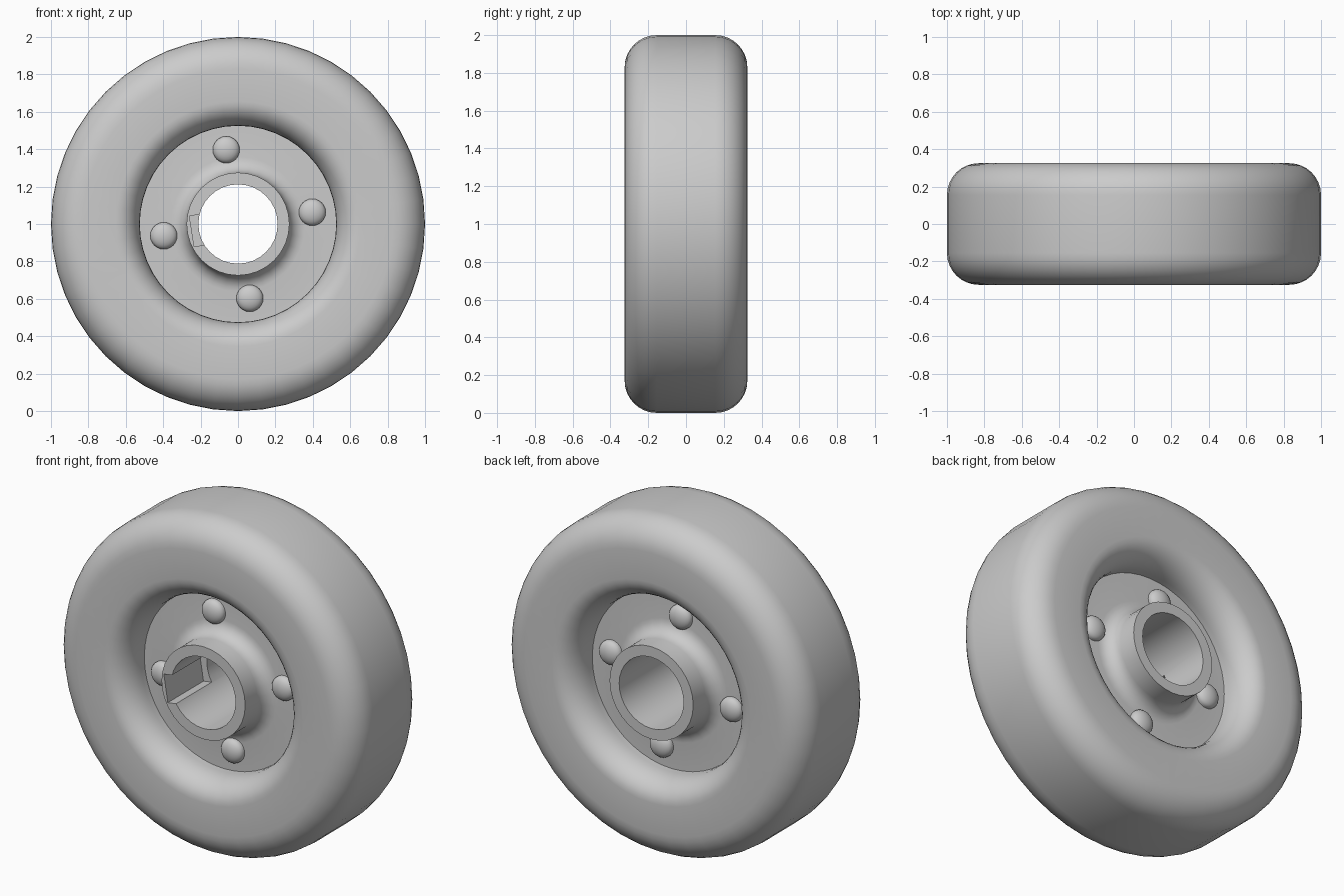
import bpy, bmesh
from math import sin, cos, pi, radians
from mathutils import Matrix, Vector

cube = bpy.data.objects.get("Cube")
if cube:
    bpy.data.objects.remove(cube)

grey = bpy.data.materials.new("plain_grey")
grey.use_nodes = True
colour = (0.6, 0.6, 0.6, 1)
grey.diffuse_color = colour
grey.node_tree.nodes["Principled BSDF"].inputs["Base Color"].default_value = colour

HALF = 0.325           # half width of the wheel
CENTRE = Vector((0, 0, 1))
TURN = radians(9)      # rivets and keyway share this turn


def arc(cr, cy, rr, ry, start, end, n=8):
    """Points (radius, y) on an elliptical arc, angles in degrees."""
    angles = [radians(start + (end - start) * i / n) for i in range(n + 1)]
    return [(cr + rr * cos(a), cy + ry * sin(a)) for a in angles]


def mirrored(half):
    """Complete a profile given for y < 0 with its y > 0 half."""
    return half + [(r, -y) for r, y in reversed(half)]


def lathe(name, profile, steps, closed=True, location=CENTRE, angle=35):
    """Turn a (radius, y) profile around the y axis."""
    bm = bmesh.new()
    verts = [bm.verts.new((r, y, 0)) for r, y in profile]
    pairs = list(zip(verts, verts[1:]))
    if closed:
        pairs.append((verts[-1], verts[0]))
    edges = [bm.edges.new(p) for p in pairs]
    bmesh.ops.spin(bm, geom=verts + edges, cent=(0, 0, 0), axis=(0, 1, 0),
                   angle=2 * pi, steps=steps, use_duplicate=False)
    bmesh.ops.remove_doubles(bm, verts=bm.verts, dist=0.0005)
    bmesh.ops.recalc_face_normals(bm, faces=bm.faces)
    mesh = bpy.data.meshes.new(name)
    bm.to_mesh(mesh)
    bm.free()
    mesh.materials.append(grey)
    obj = bpy.data.objects.new(name, mesh)
    obj.location = location
    bpy.context.collection.objects.link(obj)
    smooth(obj, angle)
    return obj


def smooth(obj, angle):
    bpy.ops.object.select_all(action='DESELECT')
    obj.select_set(True)
    bpy.context.view_layer.objects.active = obj
    bpy.ops.object.shade_smooth_by_angle(angle=radians(angle))


# Tyre: rounded shoulders outside, softer lip towards the plate
tyre = mirrored(arc(0.655, -0.165, 0.13, HALF - 0.165, 180, 270)
                + arc(0.83, -HALF + 0.17, 0.17, 0.17, 270, 360))
lathe("tyre", tyre, 48)

# Plate and hub in one turned piece with a fillet at the hub foot
plate = mirrored([(0.212, -HALF), (0.275, -HALF)]
                 + arc(0.36, -0.215, 0.085, 0.085, 180, 90, 6)
                 + [(0.54, -0.13)])
hub = lathe("hub_plate", plate, 32)

# Keyway: blind slot in the bore, open at the front
bpy.ops.mesh.primitive_cube_add(size=1)
cutter = bpy.context.object
cutter.name = "keyway_cutter"
cutter.matrix_world = (Matrix.Translation(CENTRE)
                       @ Matrix.Rotation(-TURN, 4, 'Y')
                       @ Matrix.Translation((-0.15, -0.2, 0))
                       @ Matrix.Diagonal((0.2, 0.42, 0.165, 1)))
cutter.hide_render = True
cut = hub.modifiers.new("keyway", 'BOOLEAN')
cut.operation = 'DIFFERENCE'
cut.solver = 'EXACT'
cut.object = cutter
bpy.context.view_layer.update()
bpy.context.view_layer.objects.active = hub
bpy.ops.object.modifier_move_to_index(modifier=cut.name, index=0)
bpy.ops.object.modifier_apply(modifier=cut.name)
bpy.data.objects.remove(cutter)
smooth(hub, 35)

# Rivets: domed heads on both sides of the plate
head = mirrored([(0, -0.18)] + arc(0, -0.14, 0.072, 0.04, -75, 0, 5))
for i in range(4):
    a = TURN + i * pi / 2
    lathe(f"rivet_{i + 1}", head, 24, closed=False, angle=50,
          location=CENTRE + Vector((0.402 * cos(a), 0, 0.402 * sin(a))))
